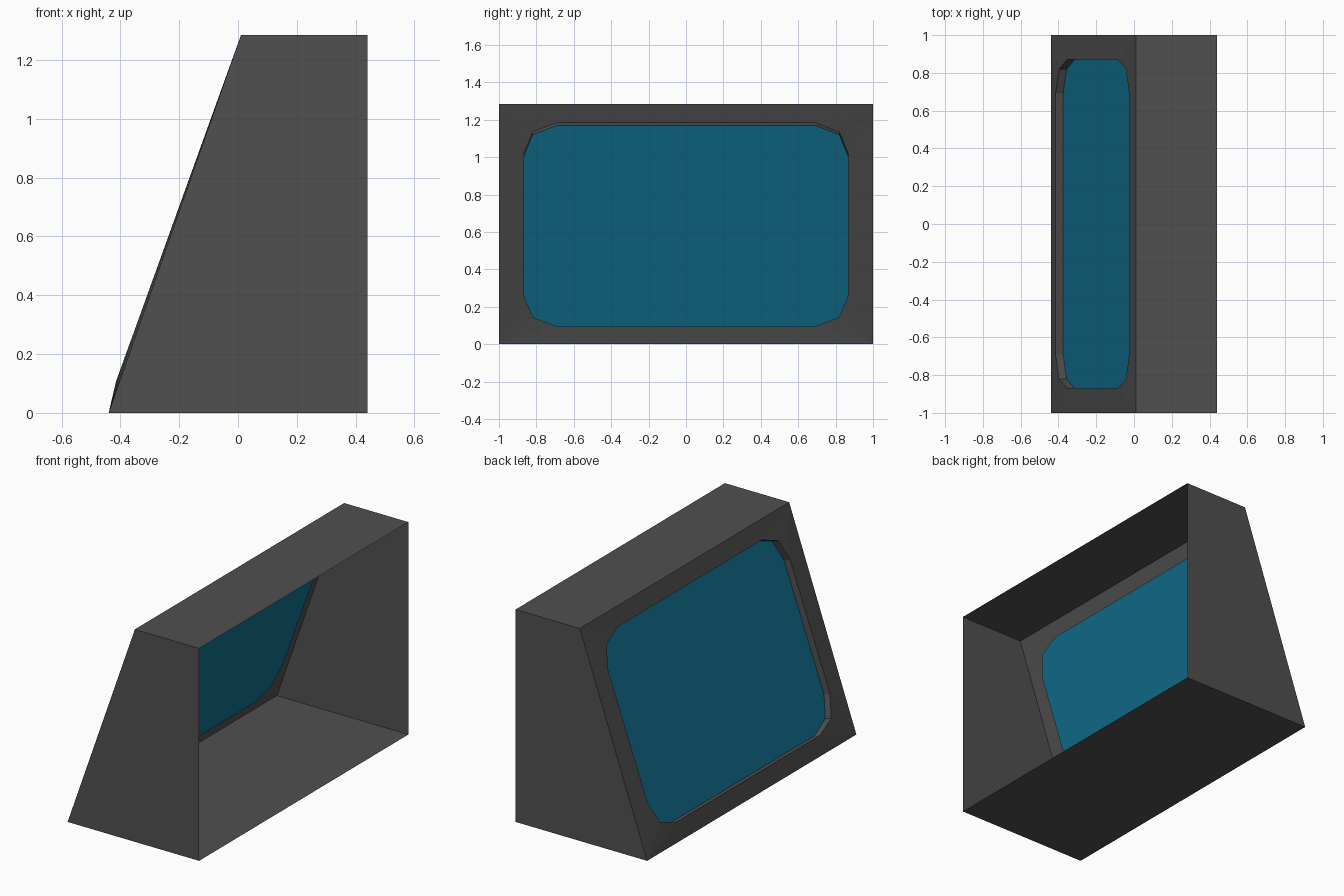
import bpy
import bmesh
from mathutils import Vector

cube = bpy.data.objects.get("Cube")
if cube:
    bpy.data.objects.remove(cube)


def material(name, rgb):
    mat = bpy.data.materials.new(name)
    mat.use_nodes = True
    mat.diffuse_color = (*rgb, 1)
    mat.node_tree.nodes["Principled BSDF"].inputs["Base Color"].default_value = (*rgb, 1)
    return mat


def build(name, polygons, mat):
    """Make one object from polygons, welding their shared corners."""
    bm = bmesh.new()
    for poly in polygons:
        bm.faces.new([bm.verts.new(p) for p in poly])
    bmesh.ops.remove_doubles(bm, verts=bm.verts, dist=0.0005)
    mesh = bpy.data.meshes.new(name)
    bm.to_mesh(mesh)
    bm.free()
    mesh.materials.append(mat)
    obj = bpy.data.objects.new(name, mesh)
    bpy.context.collection.objects.link(obj)
    return obj


grey = material("dark grey", (0.08, 0.08, 0.08))
teal = material("teal glass", (0.006, 0.168, 0.284))

# Wedge profile, swept along y; the upright side at +x stays open
HEIGHT, BACK, FOOT, BROW = 1.285, 0.44, -0.44, 0.01
profile = [(BACK, 0), (FOOT, 0), (BROW, HEIGHT), (BACK, HEIGHT)]
front = [Vector((x, -1, z)) for x, z in profile]
rear = [Vector((x, 1, z)) for x, z in profile]
casing = [front[::-1], rear,
          [front[0], front[1], rear[1], rear[0]],
          [front[2], front[3], rear[3], rear[2]]]

# Opening with chamfered corners, laid on the slope
lower = [(0.87, 0.274), (0.82, 0.156), (0.69, 0.107)]
upper = [(0.69, 1.184), (0.82, 1.135), (0.87, 1.013)]


def on_slope(y, z):
    return Vector((-0.415 + 0.362 * (z - 0.107), y, z))


ring = [[on_slope(y, z) for y, z in lower],
        [on_slope(-y, z) for y, z in reversed(lower)],
        [on_slope(-y, z) for y, z in reversed(upper)],
        [on_slope(y, z) for y, z in upper]]
corners = [rear[1], front[1], front[2], rear[2]]

# Sloped frame: a fan at each corner and a strip along each side
frame = []
for i in range(4):
    j = (i + 1) % 4
    a, b, c = ring[i]
    frame += [[corners[i], b, a], [corners[i], c, b],
              [corners[i], corners[j], ring[j][0], c]]

# Short walls leading in to the recessed glass
inward = Vector((0.04, 0, -0.0145))
outline = [p for group in ring for p in group]
recessed = [p + inward for p in outline]
walls = [[outline[k - 1], outline[k], recessed[k], recessed[k - 1]]
         for k in range(len(outline))]

build("casing", casing, grey)
build("sloped_frame", frame, grey)
build("recess_walls", walls, grey)
build("glass_panel", [recessed[::-1]], teal)
